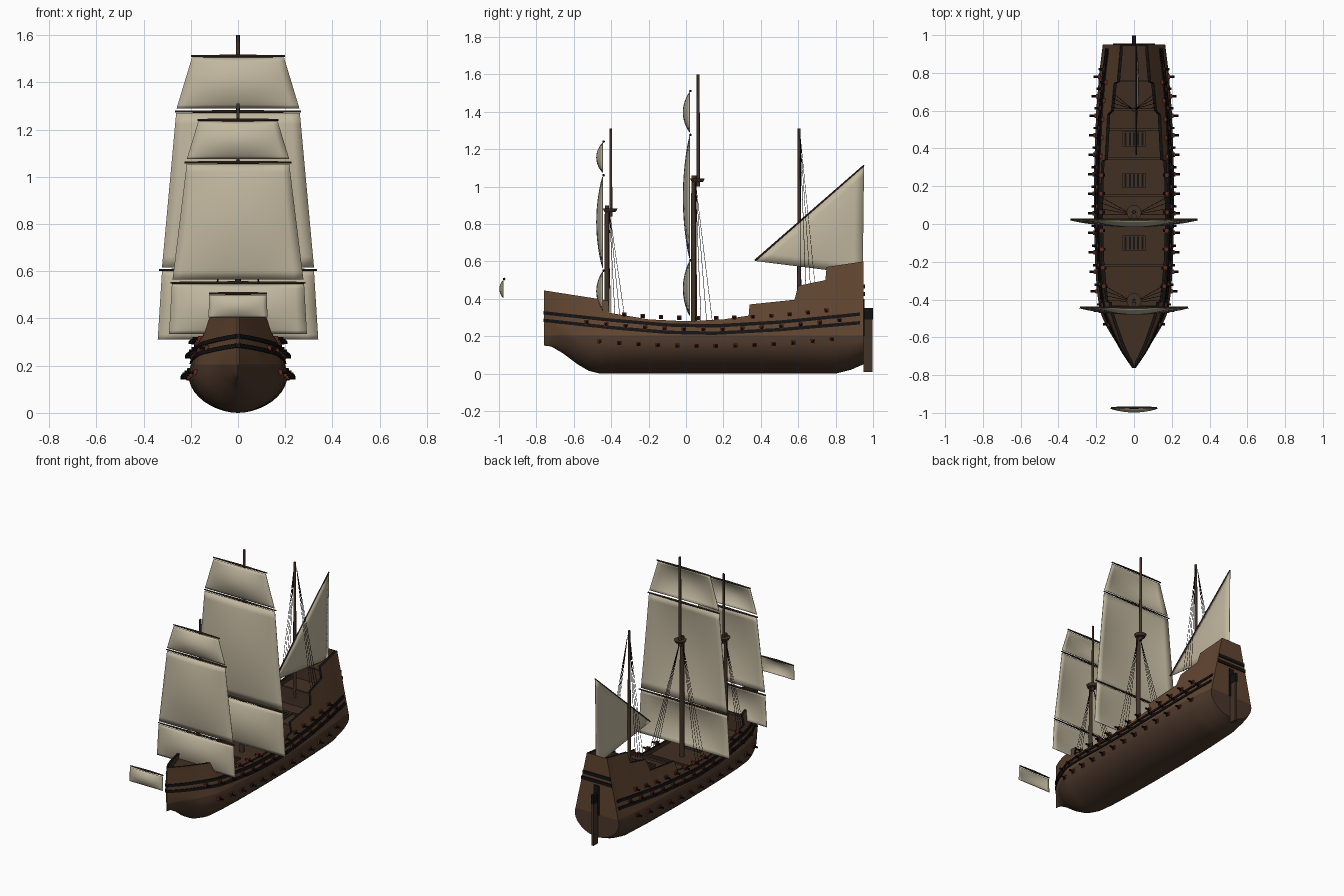
import bpy, bmesh, math
from mathutils import Vector, Matrix

if "Cube" in bpy.data.objects:
    bpy.data.objects.remove(bpy.data.objects["Cube"])


def material(name, r, g, b):
    m = bpy.data.materials.new(name)
    m.use_nodes = True
    m.diffuse_color = (r, g, b, 1)
    bsdf = next(n for n in m.node_tree.nodes if n.type == 'BSDF_PRINCIPLED')
    bsdf.inputs["Base Color"].default_value = (r, g, b, 1)
    bsdf.inputs["Roughness"].default_value = 0.8
    return m


PLANK = material("hull brown", .12, .06, .03)
LOWER = material("lower hull brown", .07, .038, .023)
DECK = material("deck brown", .055, .029, .017)
SPAR = material("spar brown", .055, .032, .02)
BLACK = material("tar black", .007, .006, .006)
RED = material("port red", .14, .022, .012)
CANVAS = material("canvas", .54, .48, .35)


def finish(name, bm, mats, smooth=True):
    me = bpy.data.meshes.new(name)
    bm.to_mesh(me)
    bm.free()
    ob = bpy.data.objects.new(name, me)
    bpy.context.collection.objects.link(ob)
    for m in mats:
        me.materials.append(m)
    if smooth:
        bpy.ops.object.select_all(action='DESELECT')
        ob.select_set(True)
        bpy.context.view_layer.objects.active = ob
        bpy.ops.object.shade_smooth_by_angle(angle=math.radians(35))
    return ob


def rod(bm, p, q, r1, r2=None, sides=12, mat=0):
    p, q = Vector(p), Vector(q)
    d = q - p
    mtx = Matrix.Translation((p + q) / 2) @ d.to_track_quat('Z', 'Y').to_matrix().to_4x4()
    g = bmesh.ops.create_cone(bm, cap_ends=True, segments=sides, radius1=r1,
                              radius2=r1 if r2 is None else r2, depth=d.length, matrix=mtx)
    for f in {f for v in g["verts"] for f in v.link_faces}:
        f.material_index = mat


def box(bm, centre, size, mat=0):
    g = bmesh.ops.create_cube(bm, size=1, matrix=Matrix.Translation(centre) @ Matrix.Diagonal((*size, 1)))
    for f in {f for v in g["verts"] for f in v.link_faces}:
        f.material_index = mat


def mirror(ob):
    m = ob.modifiers.new("mirror", 'MIRROR')
    m.merge_threshold = .0005


def lerp(table, y):
    for (a, u), (b, v) in zip(table, table[1:]):
        if y <= b:
            return u + (v - u) * max(0, (y - a) / (b - a))
    return table[-1][1]


# Hull curves along the length: keel height, rail height, deck height, half beam
KEEL = [(-.76, .15), (-.72, .145), (-.66, .11), (-.58, .05), (-.52, .015), (-.46, 0), (.8, 0), (.88, .02), (.95, .05)]
RAIL = [(-.76, .445), (-.44, .395), (-.415, .39), (-.41, .325), (-.2, .29), (0, .28), (.2, .29), (.335, .31),
        (.34, .37), (.58, .395), (.6, .47), (.745, .5), (.752, .57), (.95, .6)]
FLOOR = [(-.44, .36), (-.435, .25), (.34, .25), (.345, .335), (.6, .345), (.605, .44), (.752, .45),
         (.757, .53), (.944, .545), (.95, .6)]
BEAM = [(-.76, .004), (-.73, .026), (-.7, .047), (-.65, .08), (-.6, .112), (-.55, .142), (-.5, .166), (-.45, .183),
        (-.35, .197), (-.2, .206), (0, .211), (.3, .211), (.6, .2), (.8, .184), (.95, .165)]


def widest(y):
    return max(.165, lerp(KEEL, y) + .13)


def hull_x(y, z):
    b, k, w = lerp(BEAM, y), lerp(KEEL, y), widest(y)
    if z >= w:
        return b * (1 - 1.3 * (z - w))
    s = max(0, (z - k) / (w - k))
    return b * math.sqrt(max(0, 1 - (1 - s) ** 2)) ** 1.1


def section(y):
    k, w, t, d = lerp(KEEL, y), widest(y), lerp(RAIL, y), lerp(FLOOR, y)
    zs = [k + (w - k) * (1 - math.cos(math.pi / 2 * i / 10)) for i in range(11)]
    zs += [w + (t - w) * j / 6 for j in range(1, 7)]
    pts = [(hull_x(y, z), z) for z in zs]
    pts += [(max(0, hull_x(y, t) - .015), t), (max(0, hull_x(y, d) - .015), d), (0, d)]
    return [(x, y, z) for x, z in pts]


# Hull with rail, bulwarks and stepped decks
bm = bmesh.new()
stations = sorted({round(-.76 + .03 * i, 3) for i in range(57)} | {p[0] for t in (KEEL, RAIL, FLOOR) for p in t})
rings = [[bm.verts.new(p) for p in section(y)] for y in stations]
count = len(rings[0])
for a, b in zip(rings, rings[1:]):
    for i in range(count - 1):
        f = bm.faces.new((a[i], b[i], b[i + 1], a[i + 1]))
        f.material_index = 3 if i == count - 4 else 2 if i > count - 4 else 0
bm.faces.new(rings[0])
bm.faces.new(rings[-1])
bmesh.ops.remove_doubles(bm, verts=bm.verts[:], dist=.0002)
bmesh.ops.bisect_plane(bm, geom=bm.verts[:] + bm.edges[:] + bm.faces[:], plane_co=(0, 0, .205), plane_no=(0, 0, 1))
bmesh.ops.recalc_face_normals(bm, faces=bm.faces[:])
side = max(bm.faces, key=lambda f: f.calc_center_median().x)
if side.normal.x < 0:
    bmesh.ops.reverse_faces(bm, faces=bm.faces[:])
for f in bm.faces:
    if f.calc_center_median().z < .205:
        f.material_index = 1
mirror(finish("hull", bm, [PLANK, LOWER, DECK, BLACK]))

# Two dark wales following the sheer
for name, curve in (("upper_wale", [(-.762, .325), (-.4, .286), (-.1, .26), (.15, .255), (.5, .275), (.93, .318)]),
                    ("lower_wale", [(-.762, .285), (-.4, .246), (-.1, .221), (.15, .216), (.5, .235), (.93, .272)])):
    bm = bmesh.new()
    prev = None
    for i in range(58):
        y = -.762 + 1.692 * i / 57
        z = lerp(curve, y)
        ring = [bm.verts.new((max(0, hull_x(y, z + h) + o), y, z + h))
                for o, h in ((-.004, -.009), (.006, -.009), (.006, .009), (-.004, .009))]
        if prev:
            for j in range(4):
                bm.faces.new((prev[j], ring[j], ring[(j + 1) % 4], prev[(j + 1) % 4]))
        else:
            bm.faces.new(ring)
        prev = ring
    bm.faces.new(prev)
    bmesh.ops.recalc_face_normals(bm, faces=bm.faces[:])
    mirror(finish(name, bm, [BLACK], smooth=False))

# Gun rows: red port frame, dark opening and barrel
for name, n, y0, y1, low, rise in (("lower_guns", 13, -.46, .78, .148, .032),
                                   ("middle_guns", 14, -.53, .82, .237, .04),
                                   ("upper_guns", 12, -.33, .75, .297, .04)):
    bm = bmesh.new()
    for i in range(n):
        y = y0 + (y1 - y0) * i / (n - 1)
        z = low + rise * ((y - .1) / .65) ** 2
        x = hull_x(y, z)
        box(bm, (x, y, z), (.018, .024, .022), 0)
        box(bm, (x + .008, y, z - .002), (.006, .015, .014), 1)
        rod(bm, (x - .02, y, z), (x + .034, y, z), .008, .006, 8, 1)
    mirror(finish(name, bm, [RED, BLACK]))

# Deck furniture: beams at each step, hatches
bm = bmesh.new()
for y, z in ((-.437, .365), (.345, .342), (.605, .447), (.757, .537), (-.22, .252), (.15, .252), (.5, .343)):
    box(bm, (0, y, z), (2 * hull_x(y, z) - .03, .012, .014))
finish("deck_beams", bm, [SPAR], False)
bm = bmesh.new()
for y, z in ((-.1, .255), (.23, .255), (.45, .344)):
    box(bm, (0, y, z), (.12, .08, .016), 0)
    for i in range(5):
        box(bm, (-.044 + .022 * i, y, z + .008), (.01, .068, .004), 1)
finish("hatches", bm, [SPAR, BLACK], False)

# Stern: rudder, its dark head, and transom stripes
bm = bmesh.new()
box(bm, (0, .973, .15), (.016, .048, .28), 0)
box(bm, (0, .974, .32), (.02, .05, .06), 1)
box(bm, (0, .952, .3), (.04, .006, .2), 1)
for z in (.425, .465):
    w = 2 * hull_x(.95, z)
    box(bm, (0, .952, z), (w, .008, .022), 1)
finish("rudder_and_stern", bm, [SPAR, BLACK], False)

# Masts with round tops
for name, y, foot, head, r, ytop, tip in (("foremast", -.423, .25, .9, .014, -.402, 1.31),
                                          ("mainmast", .042, .1, 1.06, .017, .065, 1.6)):
    bm = bmesh.new()
    rod(bm, (0, y, foot), (0, y, head), r, r * .8)
    rod(bm, (0, ytop, head - .06), (0, ytop, tip), r * .6, r * .45)
    rod(bm, (0, ytop - .004, head - .035), (0, ytop - .004, head - .018), .03, .039, 20)
    finish(name, bm, [SPAR])
bm = bmesh.new()
rod(bm, (0, .605, .4), (0, .605, 1.31), .011, .008)
finish("mizzenmast", bm, [SPAR])

# Shrouds
for name, y, top, foot, spread in (("fore_shrouds", -.41, .87, .315, .025), ("main_shrouds", .05, 1.03, .285, .03),
                                   ("mizzen_shrouds", .61, 1.28, .47, .025)):
    bm = bmesh.new()
    for k in range(4):
        fy = y + .03 + spread * (k - 1)
        rod(bm, (.008, y, top), (hull_x(fy, foot) - .008, fy, foot), .0014, sides=4)
    mirror(finish(name, bm, [BLACK], False))


# Square sails, each bellied forward under its yard
def square_sail(name, y, z0, w0, z1, w1, belly, yard=None):
    bm = bmesh.new()
    n = 14
    grid = []
    for j in range(n + 1):
        v = j / n
        half = w0 + (w1 - w0) * v
        row = []
        for i in range(n + 1):
            u = 2 * i / n - 1
            dip = belly * math.sin(math.pi * v) ** .8 * math.cos(u * math.pi / 2) ** .8 if abs(u) < 1 and 0 < j < n else 0
            row.append(bm.verts.new((u * half, y - dip, z0 + (z1 - z0) * v)))
        grid.append(row)
    for a, b in zip(grid, grid[1:]):
        for i in range(n):
            bm.faces.new((a[i], a[i + 1], b[i + 1], b[i]))
    ob = finish(name, bm, [CANVAS])
    ob.modifiers.new("thickness", 'SOLIDIFY').thickness = .003
    if yard:
        bm = bmesh.new()
        z = z1 + .006
        for s in (-1, 1):
            rod(bm, (0, y + .006, z), (s * yard, y + .006, z), .007, .004, 10)
        finish(name + "_yard", bm, [SPAR])


square_sail("main_course", .018, .31, .34, .6, .322, .035, .335)
square_sail("main_topsail", .018, .615, .322, 1.27, .262, .035, .267)
square_sail("main_topgallant", .018, 1.29, .26, 1.505, .195, .035, .2)
square_sail("fore_course", -.447, .335, .292, .545, .28, .033, .286)
square_sail("fore_topsail", -.447, .565, .277, 1.055, .217, .033, .226)
square_sail("fore_topgallant", -.447, 1.075, .217, 1.235, .168, .033, .172)
square_sail("sprit_sail", -.978, .405, .125, .5, .122, .02, .122)

# Lateen sail and its slanted yard
bm = bmesh.new()
tack, peak, clew = Vector((0, .37, .602)), Vector((0, .952, 1.11)), Vector((0, .945, .53))
n = 12
tri = []
for i in range(n + 1):
    row = []
    for j in range(i + 1):
        a, b = 1 - i / n, j / n
        c = 1 - a - b
        p = tack * a + peak * b + clew * c
        row.append(bm.verts.new((.012 + .4 * max(0, a * b * c), p.y, p.z)))
    tri.append(row)
for a, b in zip(tri, tri[1:]):
    for j in range(len(a)):
        bm.faces.new((a[j], b[j], b[j + 1]))
        if j + 1 < len(a):
            bm.faces.new((a[j], b[j + 1], a[j + 1]))
finish("lateen_sail", bm, [CANVAS]).modifiers.new("thickness", 'SOLIDIFY').thickness = .003
bm = bmesh.new()
rod(bm, (.012, .368, .604), (.012, .952, 1.114), .005, .004, 8)
finish("lateen_yard", bm, [SPAR])
